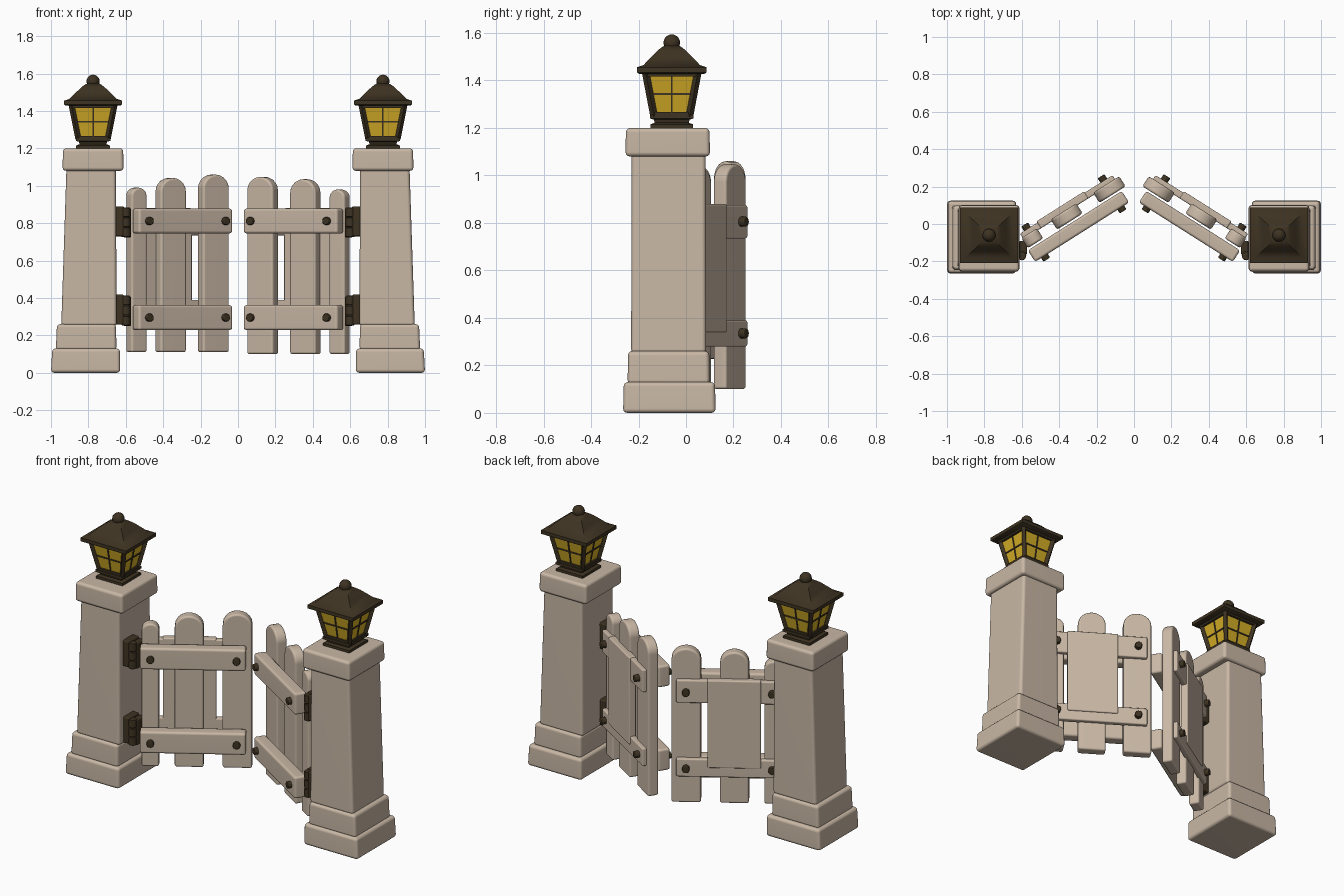
import bpy, bmesh, math
from mathutils import Matrix, Vector

cube = bpy.data.objects.get("Cube")
if cube:
    bpy.data.objects.remove(cube, do_unlink=True)


def material(name, rgb):
    m = bpy.data.materials.new(name)
    m.use_nodes = True
    m.diffuse_color = (*rgb, 1)
    m.node_tree.nodes["Principled BSDF"].inputs["Base Color"].default_value = (*rgb, 1)
    return m


CREAM = material("cream_paint", (0.58, 0.475, 0.375))
IRON = material("dark_bronze", (0.048, 0.033, 0.016))
GLASS = material("amber_glass", (0.66, 0.42, 0.02))


def finish(name, bm, mat, bevel=0.0, place=None):
    """Round the hard edges, place the part and make it an object."""
    bmesh.ops.recalc_face_normals(bm, faces=bm.faces)
    if bevel:
        sharp = [e for e in bm.edges if e.calc_face_angle(0) > 0.6]
        bmesh.ops.bevel(bm, geom=sharp, offset=bevel, segments=3, profile=0.5,
                        affect='EDGES', clamp_overlap=True)
    if place:
        bm.transform(place)
        bmesh.ops.recalc_face_normals(bm, faces=bm.faces)
    mesh = bpy.data.meshes.new(name)
    bm.to_mesh(mesh)
    bm.free()
    mesh.materials.append(mat)
    ob = bpy.data.objects.new(name, mesh)
    bpy.context.collection.objects.link(ob)
    bpy.ops.object.select_all(action='DESELECT')
    ob.select_set(True)
    bpy.context.view_layer.objects.active = ob
    bpy.ops.object.shade_smooth_by_angle(angle=math.radians(40))
    if bevel:
        ob.modifiers.new("flat_sides", 'WEIGHTED_NORMAL').keep_sharp = True
    return ob


def loft(sections):
    """Rectangular sections (z, centre x, centre y, half x, half y) joined upward."""
    bm = bmesh.new()
    rings = []
    for z, cx, cy, hx, hy in sections:
        rings.append([bm.verts.new((cx + a * hx, cy + b * hy, z))
                      for a, b in ((-1, -1), (1, -1), (1, 1), (-1, 1))])
    for low, high in zip(rings, rings[1:]):
        for i in range(4):
            j = (i + 1) % 4
            bm.faces.new((low[i], low[j], high[j], high[i]))
    bm.faces.new(rings[0])
    bm.faces.new(rings[-1])
    return bm


def box(x0, x1, y0, y1, z0, z1):
    cx, cy, hx, hy = (x0 + x1) / 2, (y0 + y1) / 2, (x1 - x0) / 2, (y1 - y0) / 2
    return loft([(z0, cx, cy, hx, hy), (z1, cx, cy, hx, hy)])


def add_bar(bm, p, q, width):
    """Square bar from p to q."""
    p, q = Vector(p), Vector(q)
    d = q - p
    m = (Matrix.Translation((p + q) / 2) @ d.to_track_quat('Z', 'Y').to_matrix().to_4x4()
         @ Matrix.Diagonal((width, width, d.length, 1)))
    bmesh.ops.create_cube(bm, size=1, matrix=m)


def picket(width, thick, bottom, top):
    """Board with an arched top, standing across the local x axis."""
    bm = bmesh.new()
    arch = width * 0.45
    outline = [(-width / 2, bottom), (width / 2, bottom)]
    for i in range(11):
        a = math.pi * i / 10
        outline.append((width / 2 * math.cos(a), top - arch + arch * math.sin(a)))
    face = bm.faces.new([bm.verts.new((x, -thick / 2, z)) for x, z in outline])
    out = bmesh.ops.extrude_face_region(bm, geom=[face])
    moved = [v for v in out["geom"] if isinstance(v, bmesh.types.BMVert)]
    bmesh.ops.translate(bm, verts=moved, vec=(0, thick, 0))
    return bm


def pillar(side, s):
    blocks = {
        "base": [(0, .815, -.07, .185, .195), (.13, .812, -.07, .181, .192)],
        "plinth": [(.12, .812, -.073, .162, .173), (.26, .81, -.073, .158, .171)],
        "shaft": [(.25, .797, -.073, .148, .158), (1.1, .785, -.073, .132, .156)],
        "cap": [(1.08, .775, -.077, .163, .178), (1.2, .775, -.077, .161, .176)],
    }
    for part, secs in blocks.items():
        secs = [(z, s * cx, cy, hx, hy) for z, cx, cy, hx, hy in secs]
        finish(f"{side}_pillar_{part}", loft(secs), CREAM, 0.018)


def lantern(side, s):
    cx, cy = s * .775, -.06

    def stack(profile, squash=0.95):
        return loft([(z, cx, cy, h, h * squash) for z, h in profile])

    # foot, glass body and roof
    finish(f"{side}_lantern_foot", stack([(1.195, .09), (1.215, .09), (1.222, .072),
           (1.235, .075), (1.24, .092), (1.255, .092)], 1), IRON)
    finish(f"{side}_lantern_glass", stack([(1.25, .076), (1.435, .112)]), GLASS)
    finish(f"{side}_lantern_roof", stack([(1.428, .145), (1.434, .155), (1.455, .155),
           (1.465, .125), (1.5, .09), (1.527, .062), (1.543, .04), (1.55, .02)]), IRON)

    # corner posts, rails and glazing bars, one face at a time
    bm = bmesh.new()
    low, high = (1.25, .079), (1.435, .116)
    for k in range(4):
        turn = Matrix.Rotation(k * math.pi / 2, 3, 'Z')

        def at(side_pos, t, inset=0.0):
            z = low[0] + (high[0] - low[0]) * t
            h = low[1] + (high[1] - low[1]) * t
            v = turn @ Vector((side_pos * h, -h + inset, z))
            return (cx + v.x, cy + v.y * .95, z)

        add_bar(bm, at(-1, 0), at(-1, 1), .022)
        add_bar(bm, at(-1, .04), at(1, .04), .018)
        add_bar(bm, at(-1, .95), at(1, .95), .018)
        add_bar(bm, at(0, 0, .003), at(0, 1, .003), .008)
        add_bar(bm, at(-1, .5, .003), at(1, .5, .003), .008)
    finish(f"{side}_lantern_frame", bm, IRON)

    # ball on the roof
    bm = bmesh.new()
    bmesh.ops.create_uvsphere(bm, u_segments=16, v_segments=10, radius=.035,
                              matrix=Matrix.Translation((cx, cy, 1.559)))
    finish(f"{side}_lantern_finial", bm, IRON)


def gate(side, s, tops, bottom):
    # local x runs from hinge to free edge, local y points to the front
    a = math.radians(32.3)
    c, n = math.cos(a), math.sin(a)
    place = Matrix(((-s * c, -s * n, 0, s * .36), (n, -c, 0, .04),
                    (0, 0, 1, 0), (0, 0, 0, 1)))

    boards = (("hinge", -.217, .098), ("middle", 0, .162), ("free", .27, .165))
    for (label, u, width), top in zip(boards, tops):
        bm = picket(width, .064, bottom, top)
        bmesh.ops.translate(bm, verts=bm.verts, vec=(u, 0, 0))
        finish(f"{side}_gate_{label}_picket", bm, CREAM, .012, place)

    for level, z0, z1, b0, b1 in (("upper", .745, .878, .735, .875),
                                  ("lower", .228, .362, .28, .39)):
        finish(f"{side}_gate_{level}_front_rail",
               box(-.272, .322, .042, .115, z0, z1), CREAM, .014, place)
        finish(f"{side}_gate_{level}_back_rail",
               box(-.26, .325, -.056, -.02, b0, b1), CREAM, .008, place)
        # bolt heads on both faces
        bm = bmesh.new()
        for u in (-.213, .27):
            for y, z in ((.12, (z0 + z1) / 2), (-.066, (b0 + b1) / 2)):
                bmesh.ops.create_cone(
                    bm, cap_ends=True, segments=8, radius1=.022, radius2=.022, depth=.036,
                    matrix=Matrix.Translation((u, y, z)) @ Matrix.Rotation(math.pi / 2, 4, 'X'))
        finish(f"{side}_gate_{level}_bolts", bm, IRON, .005, place)

    finish(f"{side}_gate_back_panel", box(-.15, .15, -.064, -.02, .34, .88),
           CREAM, .008, place)


def hinges(side, s):
    for level, z in (("upper", .805), ("lower", .333)):
        x0, x1 = sorted((s * .61, s * .665))
        finish(f"{side}_{level}_hinge_plate",
               box(x0, x1, -.19, -.09, z - .075, z + .085), IRON, .008)
        x0, x1 = sorted((s * .572, s * .612))
        finish(f"{side}_{level}_hinge_strap",
               box(x0, x1, -.165, -.09, z - .083, z + .075), IRON, .008)
        bm = bmesh.new()
        for dz in (-.054, 0, .054):
            bmesh.ops.create_cone(bm, cap_ends=True, segments=12, radius1=.024, radius2=.024,
                                  depth=.05, matrix=Matrix.Translation((s * .6, -.17, z + dz)))
        finish(f"{side}_{level}_hinge_barrel", bm, IRON, .004)


for side, s, tops, bottom in (("left", 1, (.98, 1.035, 1.048), .1),
                              ("right", -1, (.99, 1.042, 1.06), .11)):
    pillar(side, s)
    lantern(side, s)
    gate(side, s, tops, bottom)
    hinges(side, s)
